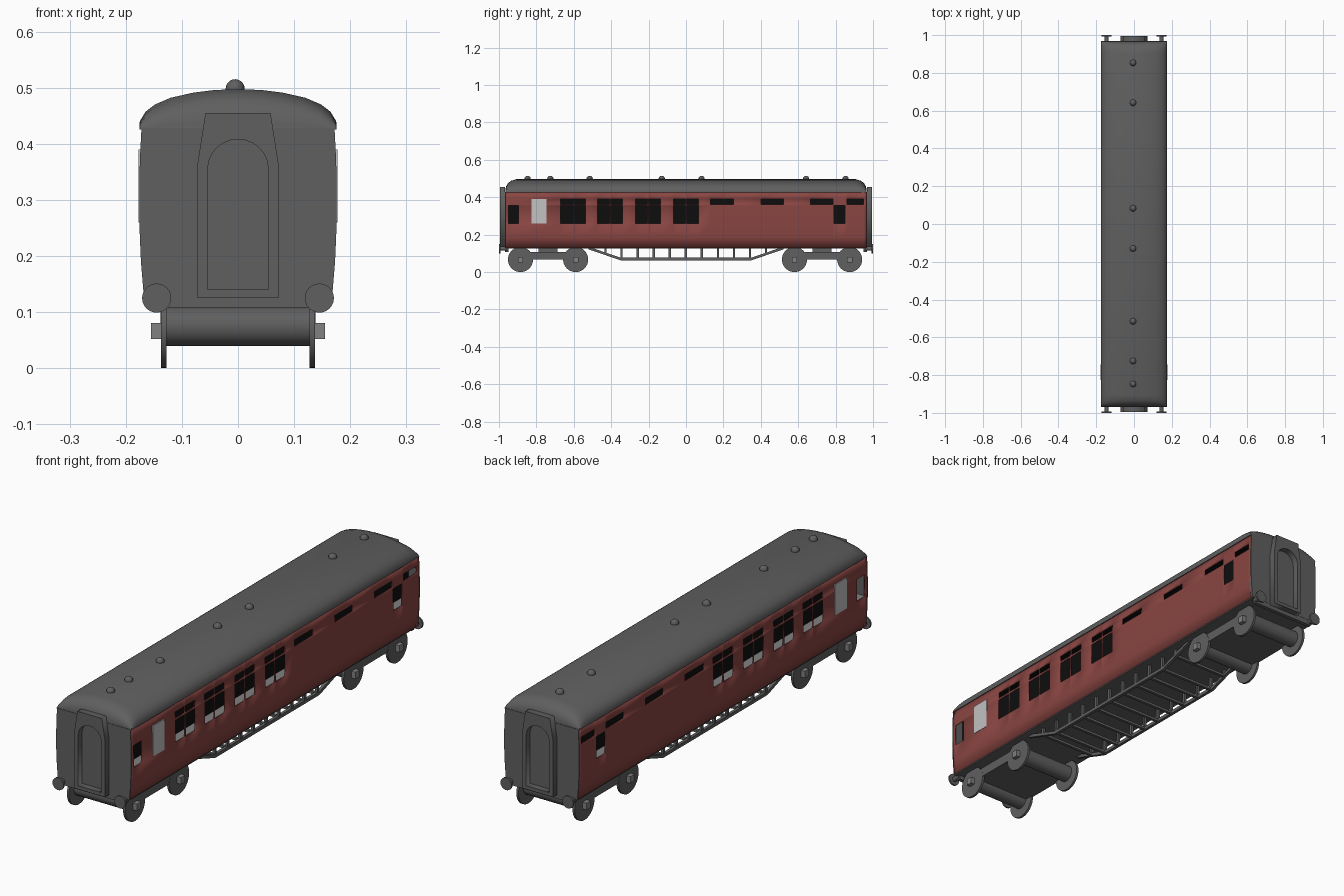
import bpy, bmesh, math
from mathutils import Matrix, Vector

if "Cube" in bpy.data.objects:
    bpy.data.objects.remove(bpy.data.objects["Cube"])


def mat(name, c):
    m = bpy.data.materials.new(name)
    m.diffuse_color = (*c, 1)
    m.use_nodes = True
    m.node_tree.nodes["Principled BSDF"].inputs["Base Color"].default_value = m.diffuse_color
    return m


GREY = mat("dark_grey", (0.115, 0.115, 0.115))
RED = mat("maroon", (0.25, 0.06, 0.054))
BLACK = mat("black", (0.004, 0.004, 0.004))
PALE = mat("pale_grey", (0.54, 0.54, 0.54))
MID = mat("mid_grey", (0.22, 0.22, 0.22))


def finish(name, bm, m, smooth=None):
    me = bpy.data.meshes.new(name)
    bm.to_mesh(me)
    bm.free()
    ob = bpy.data.objects.new(name, me)
    bpy.context.collection.objects.link(ob)
    me.materials.append(m)
    if smooth:
        bpy.ops.object.select_all(action='DESELECT')
        bpy.context.view_layer.objects.active = ob
        ob.select_set(True)
        bpy.ops.object.shade_smooth_by_angle(angle=math.radians(smooth))
    return ob


def box(name, x, y, z, m):
    bm = bmesh.new()
    bmesh.ops.create_cube(bm, size=1)
    for v in bm.verts:
        v.co = Vector([(r[0] + r[1]) / 2 + c * (r[1] - r[0]) for r, c in zip((x, y, z), v.co)])
    return finish(name, bm, m)


def cyl(name, p, r, length, axis, m, seg=24):
    bm = bmesh.new()
    bmesh.ops.create_cone(bm, cap_ends=True, segments=seg, radius1=r, radius2=r, depth=length)
    rot = Matrix.Rotation(math.pi / 2, 4, 'Y' if axis == 'x' else 'X')
    bm.transform(Matrix.Translation(p) @ rot)
    return finish(name, bm, m, 40)


def loft(name, sections, m, smooth=None):
    """Skin a list of equal-length closed rings and cap both ends."""
    bm = bmesh.new()
    rings = [[bm.verts.new(p) for p in s] for s in sections]
    n = len(rings[0])
    for a, b in zip(rings, rings[1:]):
        for i in range(n):
            bm.faces.new((a[i], a[(i + 1) % n], b[(i + 1) % n], b[i]))
    bm.faces.new(rings[0])
    bm.faces.new(rings[-1])
    bmesh.ops.recalc_face_normals(bm, faces=bm.faces)
    return finish(name, bm, m, smooth)


# Window openings as (y0, y1, z0, z1)
SILL, HEAD, V0, V1 = 0.26, 0.355, 0.362, 0.39
openings = [(-0.95, -0.895, SILL, HEAD), (0.79, 0.85, SILL, HEAD)]
for yc in (-0.603, -0.406, -0.203, 0.0):
    for s in (-1, 1):
        a, b = sorted((yc + s * 0.002, yc + s * 0.067))
        openings += [(a, b, SILL, HEAD), (a, b, V0, V1)]
for a, b in ((0.13, 0.255), (0.40, 0.52), (0.665, 0.785), (0.86, 0.95)):
    openings.append((a, b, V0, V1))

# Body sides: curved sheets with the windows left open
profile = [(0.168, 0.13), (0.173, 0.19), (0.176, SILL), (0.1755, HEAD),
           (0.175, V0), (0.174, V1), (0.172, 0.428)]
ys = sorted({-0.965, 0.965} | {y for o in openings for y in o[:2]})
for side, label in ((1, "right"), (-1, "left")):
    bm = bmesh.new()
    grid = [[bm.verts.new((side * x, y, z)) for x, z in profile] for y in ys]
    for i in range(len(ys) - 1):
        for j in range(len(profile) - 1):
            cy = (ys[i] + ys[i + 1]) / 2
            cz = (profile[j][1] + profile[j + 1][1]) / 2
            if any(o[0] < cy < o[1] and o[2] < cz < o[3] for o in openings):
                continue
            f = [grid[i][j], grid[i + 1][j], grid[i + 1][j + 1], grid[i][j + 1]]
            bm.faces.new(f if side > 0 else f[::-1])
    wall = finish(label + "_body_side", bm, RED, 30)
    mod = wall.modifiers.new("thickness", 'SOLIDIFY')
    mod.thickness = 0.005
    mod.offset = -1
    # Pale door panel
    box(label + "_door_panel", sorted((side * 0.170, side * 0.1775)), (-0.825, -0.745),
        (SILL, V1), PALE)

# Dark interior behind the windows, with a lighter sill
box("interior_core", (-0.13, 0.13), (-0.96, 0.96), (0.255, 0.42), BLACK)
box("interior_ceiling", (-0.168, 0.168), (-0.96, 0.96), (0.392, 0.41), BLACK)
box("window_sill", (-0.17, 0.17), (-0.96, 0.96), (0.245, 0.259), MID)
box("floor", (-0.167, 0.167), (-0.964, 0.964), (0.125, 0.14), GREY)

# Roof: arched section, rounded down at both ends
arch = [(0.176, 0.425), (0.175, 0.44), (0.165, 0.457), (0.148, 0.470), (0.12, 0.482),
        (0.08, 0.491), (0.04, 0.496)]
arch = arch + [(0, 0.497)] + [(-x, z) for x, z in reversed(arch)]
ends = [(0.966, 0.15), (0.962, 0.45), (0.952, 0.7), (0.935, 0.88), (0.905, 1)]
stations = [(-y, k) for y, k in ends] + [(y, k) for y, k in reversed(ends)]
loft("roof", [[(x, y, 0.425 + (z - 0.425) * k) for x, z in arch] for y, k in stations], GREY, 35)

# Roof ventilators
for y in (-0.847, -0.725, -0.515, -0.13, 0.083, 0.642, 0.853):
    bm = bmesh.new()
    bmesh.ops.create_uvsphere(bm, u_segments=16, v_segments=10, radius=0.017)
    bm.transform(Matrix.Translation((-0.005, y, 0.498)))
    finish("roof_ventilator", bm, GREY, 40)

# Ends: wall, gangway with arched recess, buffer beam and buffers
outline = [(-x, z) for x, z in profile] + [(x, z) for x, z in reversed(profile)]
gang_outer = [(-0.072, 0.125), (0.072, 0.125), (0.072, 0.365), (0.058, 0.455),
              (-0.058, 0.455), (-0.072, 0.365)]
gang_inner = [(-0.054, 0.14), (0.054, 0.14)] + [
    (0.054 * math.cos(math.pi * i / 12), 0.355 + 0.053 * math.sin(math.pi * i / 12))
    for i in range(13)]
for s, label in ((-1, "front"), (1, "back")):
    loft(label + "_end_wall", [[(x, s * y, z) for x, z in outline] for y in (0.958, 0.968)], GREY)
    cu = bpy.data.curves.new(label + "_gangway", 'CURVE')
    cu.dimensions = '2D'
    cu.fill_mode = 'BOTH'
    cu.extrude = 0.014
    for pts in (gang_outer, gang_inner):
        sp = cu.splines.new('POLY')
        sp.points.add(len(pts) - 1)
        for p, (x, z) in zip(sp.points, pts):
            p.co = (x, z, 0, 1)
        sp.use_cyclic_u = True
    cu.materials.append(GREY)
    g = bpy.data.objects.new(label + "_gangway", cu)
    bpy.context.collection.objects.link(g)
    g.location = (0, s * 0.981, 0)
    g.rotation_euler = (math.pi / 2, 0, 0)
    bpy.ops.object.select_all(action='DESELECT')
    bpy.context.view_layer.objects.active = g
    g.select_set(True)
    bpy.ops.object.convert(target='MESH')
    box(label + "_buffer_beam", (-0.15, 0.15), sorted((s * 0.95, s * 0.967)), (0.108, 0.132), GREY)
    for x in (-0.145, 0.145):
        cyl(label + "_buffer_shaft", (x, s * 0.975, 0.125), 0.011, 0.04, 'y', GREY, 12)
        cyl(label + "_buffer_head", (x, s * 0.996, 0.125), 0.026, 0.008, 'y', GREY)

# Bogies: frame, pivot, axles, thin wheels and axle boxes
for y0, y1 in ((-0.885, -0.59), (0.58, 0.875)):
    box("bogie_frame", (-0.136, 0.136), (y0, y1), (0.068, 0.108), GREY)
    yc = (y0 + y1) / 2
    box("bogie_pivot", (-0.06, 0.06), (yc - 0.05, yc + 0.05), (0.10, 0.13), GREY)
    for y in (y0, y1):
        cyl("axle_housing", (0, y, 0.075), 0.035, 0.264, 'x', GREY)
        for x in (-1, 1):
            cyl("wheel", (x * 0.132, y, 0.067), 0.067, 0.010, 'x', GREY, 32)
            box("axle_box", sorted((x * 0.132, x * 0.155)), (y - 0.014, y + 0.014),
                (0.052, 0.081), MID)

# Truss under the floor: sloped chords, posts and cross bars
chord = [(-0.52, 0.128), (-0.35, 0.07), (0.35, 0.07), (0.52, 0.128)]
ring = [(y, z + 0.006) for y, z in chord] + [(y, z - 0.006) for y, z in reversed(chord)]
for s in (-1, 1):
    bm = bmesh.new()
    for (ya, za), (yb, zb) in zip(chord, chord[1:]):
        vs = [bm.verts.new((s * x, y, z + d)) for y, z in ((ya, za), (yb, zb))
              for x, d in ((0.125, -0.007), (0.138, -0.007), (0.138, 0.007), (0.125, 0.007))]
        for i in range(4):
            j = (i + 1) % 4
            bm.faces.new((vs[i], vs[j], vs[4 + j], vs[4 + i]))
        bm.faces.new(vs[:4])
        bm.faces.new(vs[4:])
    bmesh.ops.recalc_face_normals(bm, faces=bm.faces)
    finish("truss_chord", bm, GREY)
for i in range(11):
    y = -0.43 + i * 0.0858
    zb = 0.07 if abs(y) < 0.35 else 0.07 + (abs(y) - 0.35) * 0.34
    for s in (-1, 1):
        box("truss_post", sorted((s * 0.126, s * 0.137)), (y - 0.006, y + 0.006), (zb, 0.13), GREY)
    box("truss_cross_bar", (-0.13, 0.13), (y - 0.006, y + 0.006), (zb - 0.005, zb + 0.006), GREY)
